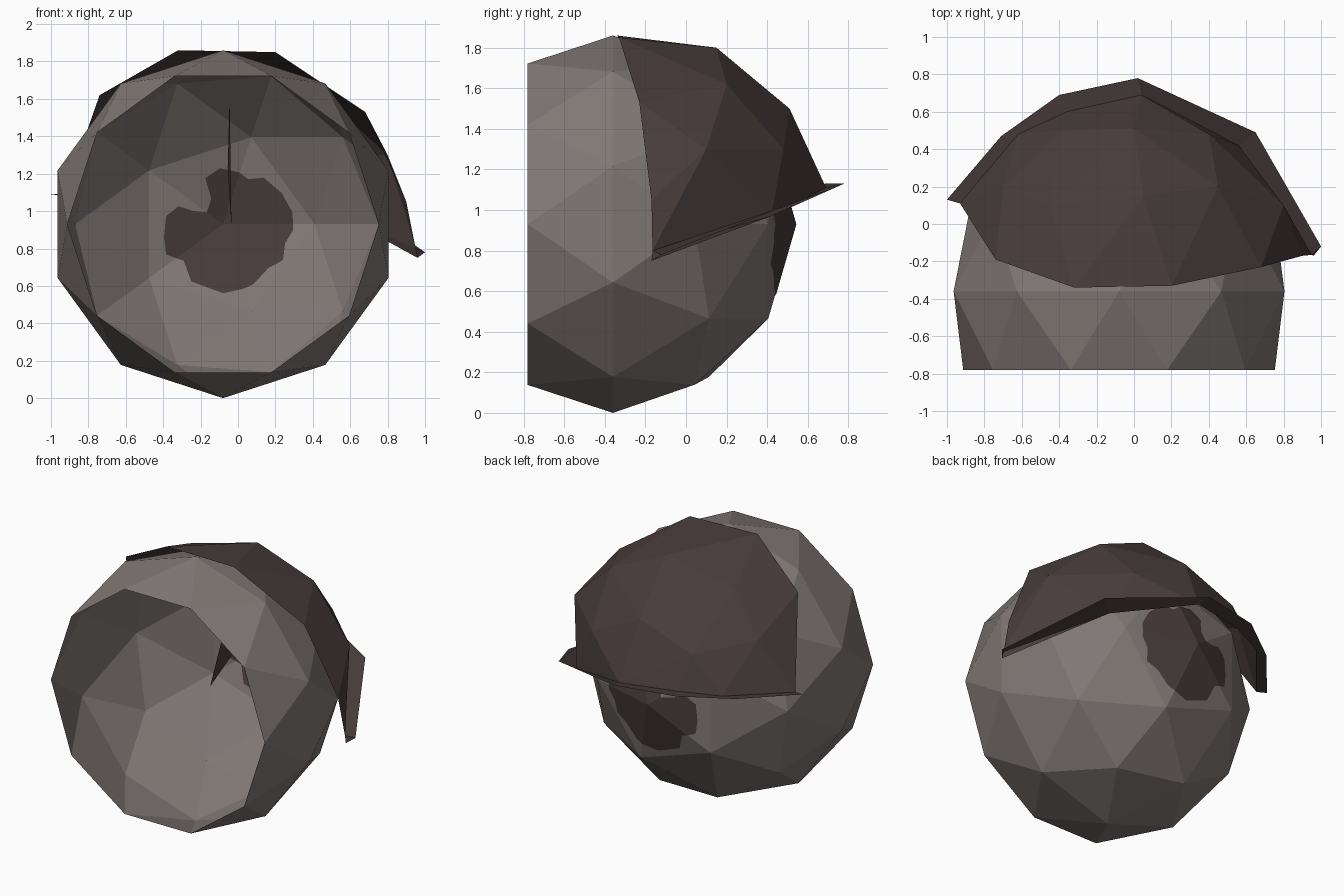
import bpy, bmesh, math
from mathutils import Vector

if "Cube" in bpy.data.objects:
    bpy.data.objects.remove(bpy.data.objects["Cube"])


def material(name, rgb):
    m = bpy.data.materials.new(name)
    m.diffuse_color = (*rgb, 1)
    m.use_nodes = True
    m.node_tree.nodes["Principled BSDF"].inputs["Base Color"].default_value = m.diffuse_color
    return m


GREY = material("warm grey", (0.22, 0.19, 0.18))
DARK = material("dark brown", (0.065, 0.045, 0.045))
CENTRE = Vector((-0.08, -0.36, 0.93))
R, RY = 0.93, 0.90          # shell radius, and its slightly squashed depth


def finish(bm, name, mat):
    me = bpy.data.meshes.new(name)
    bm.to_mesh(me)
    bm.free()
    me.materials.append(mat)
    ob = bpy.data.objects.new(name, me)
    bpy.context.collection.objects.link(ob)
    return ob


# Shell: low-poly ball with its pole to the back, open at the front
bm = bmesh.new()
bmesh.ops.create_icosphere(bm, subdivisions=2, radius=1)
bmesh.ops.delete(bm, geom=[v for v in bm.verts if v.co.z < -0.6], context='VERTS')
for v in bm.verts:
    x, y, z = v.co
    if z < -0.3:            # flatten the mouth ring
        k = 0.833 / math.hypot(x, y)
        v.co = (CENTRE.x + x * k, -0.78, CENTRE.z - y * k)
    else:
        v.co = (CENTRE.x + x * R, CENTRE.y + z * RY, CENTRE.z - y * R)
finish(bm, "shell", GREY)

# Ragged patch on the back, lying on the five pole facets (angle, radius)
OUTLINE = [(0, .375), (10, .376), (28, .355), (49, .33), (61, .275), (72, .29),
           (93, .30), (111, .264), (115, .15), (144, .107), (156, .175),
           (158, .256), (172, .308), (193, .324), (208, .344), (216, .31),
           (223, .287), (241, .35), (270, .369), (288, .362), (297, .359),
           (316, .337), (329, .374), (343, .347), (355, .375)]


def patch(name, offset):
    bm = bmesh.new()
    pole = bm.verts.new((CENTRE.x, CENTRE.y + RY + offset, CENTRE.z))
    ring = []
    for deg, r in OUTLINE:
        a = math.radians(deg)
        off_mid = math.radians(deg % 72 - 36)
        drop = 0.134 * r * math.cos(off_mid) / (0.489 * math.cos(math.radians(36)))
        ring.append(bm.verts.new((CENTRE.x + r * math.cos(a),
                                  CENTRE.y + RY - drop + offset,
                                  CENTRE.z + r * math.sin(a))))
    for i, v in enumerate(ring):
        bm.faces.new((pole, ring[(i + 1) % len(ring)], v))
    finish(bm, name, DARK)


patch("patch_outside", 0.004)
patch("patch_inside", -0.004)

# Hood: faceted dome over the top and back
front_edge = [(-.74, -.19, 1.62), (-.32, -.34, 1.86), (.20, -.33, 1.85),
              (.68, -.23, 1.53), (.90, -.17, 1.05)]
rim = [(.95, -.165, .80), (.56, .42, .97), (.04, .69, 1.11),
       (-.36, .60, 1.12), (-.62, .48, 1.11), (-.93, .11, 1.08)]
crown = [(.05, .15, 1.80), (0, .51, 1.50), (-.45, .10, 1.68), (.45, .20, 1.62),
         (-.70, .20, 1.42), (.80, .10, 1.30), (-.40, .50, 1.35), (.40, .48, 1.30)]
bm = bmesh.new()
for p in front_edge + rim + crown:
    bm.verts.new(p)
bmesh.ops.convex_hull(bm, input=bm.verts[:])
bmesh.ops.recalc_face_normals(bm, faces=bm.faces[:])
outward = Vector((0, .65, .75))
bmesh.ops.delete(bm, geom=[f for f in bm.faces if f.normal.dot(outward) < -0.15],
                 context='FACES')
finish(bm, "hood", DARK)

# Brim: narrow flared strip along the hood rim
outer = [(1.0, -.12, .78), (.65, .49, 1.02), (.02, .78, 1.13),
         (-.40, .69, 1.13), (-.71, .47, 1.11), (-1.0, .13, 1.09)]
bm = bmesh.new()
a = [bm.verts.new(p) for p in rim]
b = [bm.verts.new(p) for p in outer]
for i in range(len(a) - 1):
    bm.faces.new((a[i], b[i], b[i + 1], a[i + 1]))
corner = bm.verts.new((.96, -.17, .75))
bm.faces.new((a[0], corner, b[0]))
bm.faces.new((a[0], a[1], corner))
finish(bm, "brim", DARK)

# Fin: thin blade pointing into the hollow
bm = bmesh.new()
bm.faces.new([bm.verts.new(p) for p in
              ((-.035, -.26, .92), (-.045, .08, 1.61), (-.055, .39, 1.23))])
finish(bm, "inner_fin", DARK)
